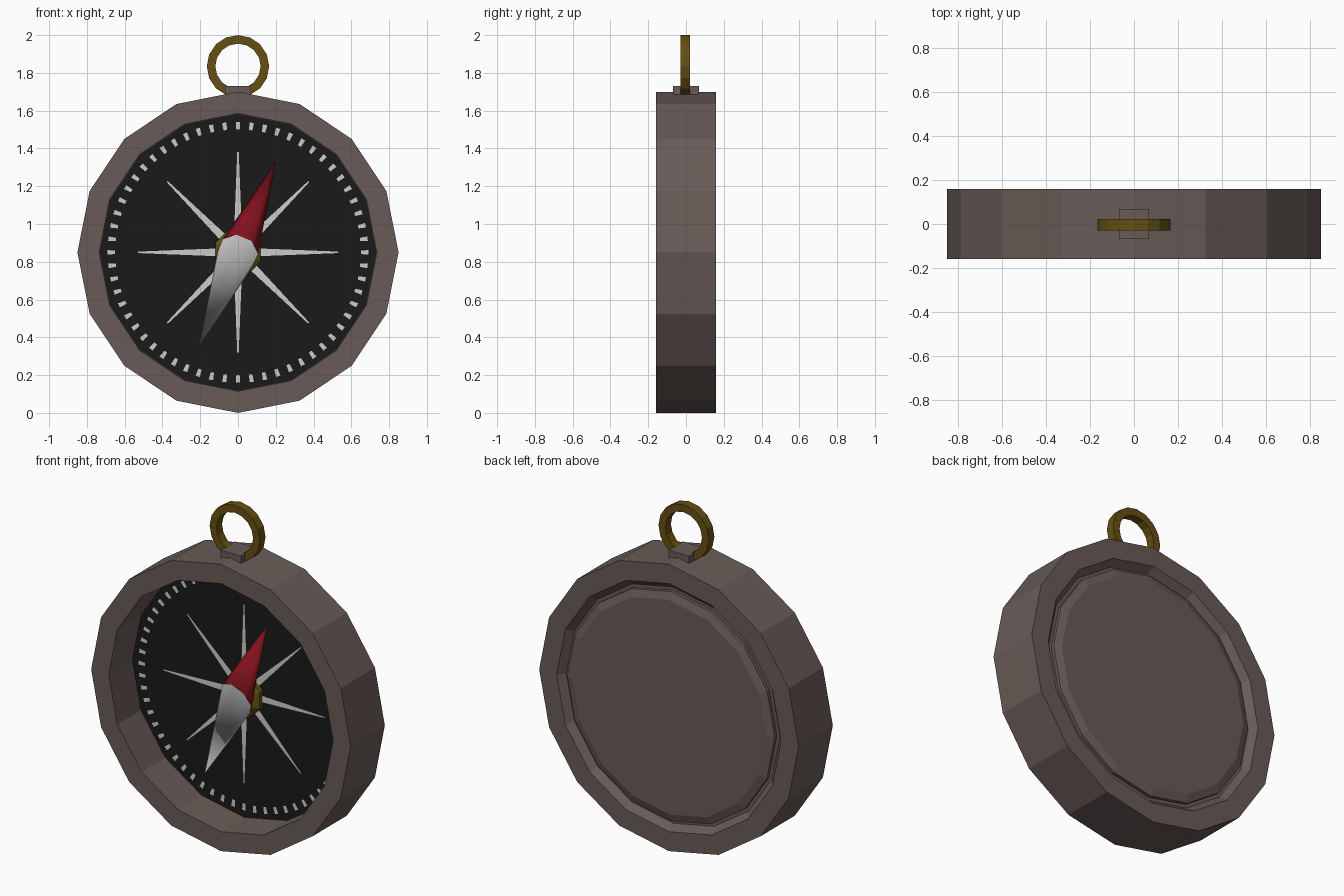
import bpy
from math import sin, cos, pi, radians

if "Cube" in bpy.data.objects:
    bpy.data.objects.remove(bpy.data.objects["Cube"])

CZ = 0.85  # height of the dial centre


def material(name, rgb):
    m = bpy.data.materials.new(name)
    m.diffuse_color = (*rgb, 1)
    m.use_nodes = True
    m.node_tree.nodes["Principled BSDF"].inputs["Base Color"].default_value = m.diffuse_color
    return m


CASE = material("brown_metal", (0.14, 0.105, 0.095))
BRASS = material("brass", (0.13, 0.08, 0.006))
BLACK = material("black", (0.01, 0.01, 0.01))
RED = material("red", (0.22, 0.006, 0.012))
PALE = material("pale", (0.6, 0.6, 0.6))


def make(name, verts, faces, mat):
    me = bpy.data.meshes.new(name)
    me.from_pydata(verts, [], faces)
    me.validate()
    ob = bpy.data.objects.new(name, me)
    bpy.context.collection.objects.link(ob)
    me.materials.append(mat)
    return ob


def lathe(name, profile, sides, mat, cz=CZ, closed=False, turn=0.0):
    """Revolve (radius, y) points about the y axis; open ends get caps."""
    n = len(profile)
    verts = [(r * cos(turn + 2 * pi * i / sides), y, cz + r * sin(turn + 2 * pi * i / sides))
             for i in range(sides) for r, y in profile]
    faces = []
    for i in range(sides):
        j = (i + 1) % sides
        for k in range(n if closed else n - 1):
            l = (k + 1) % n
            faces.append((i * n + k, i * n + l, j * n + l, j * n + k))
    if not closed:
        faces.append([i * n for i in range(sides)])
        faces.append([i * n + n - 1 for i in reversed(range(sides))])
    return make(name, verts, faces, mat)


def radial_marks(name, count, r0, r1, w0, w1, y, mat):
    """Flat tapered strips arranged around the dial."""
    verts, faces = [], []
    for i in range(count):
        a = 2 * pi * i / count
        for r, w in ((r0, -w0), (r1, -w1), (r1, w1), (r0, w0)):
            verts.append((r * cos(a) - w * sin(a), y, CZ + r * sin(a) + w * cos(a)))
        faces.append(tuple(range(4 * i, 4 * i + 4)))
    return make(name, verts, faces, mat)


# Case: front rim, deep front recess, grooved back lid
lathe("case", [(0.735, 0.062), (0.735, -0.16), (0.85, -0.16), (0.85, 0.16),
               (0.735, 0.16), (0.70, 0.12), (0.68, 0.12), (0.68, 0.14),
               (0.635, 0.155)], 16, CASE)

# Dial and its markings
lathe("dial", [(0.734, 0.06), (0.734, 0.061)], 16, BLACK)
radial_marks("tick_marks", 60, 0.65, 0.69, 0.009, 0.012, 0.056, PALE)
radial_marks("rose_spokes", 8, 0.0, 0.53, 0.025, 0.004, 0.054, PALE)

# Brass pivot under the needle
lathe("pivot", [(0.13, 0.06), (0.13, 0.03), (0.07, -0.01)], 8, BRASS, turn=radians(22.5))

# Needle: two cones sharing one slanted base ring
SIDES = 8
LEAN = radians(22.5)


def needle_point(p, u, y):
    return (p * cos(LEAN) + u * sin(LEAN), y, CZ - p * sin(LEAN) + u * cos(LEAN))


def needle_half(name, length, mat):
    ring = [needle_point(0.11 * cos(2 * pi * (i + 0.5) / SIDES),
                         0.09 * sin(2 * pi * (i + 0.5) / SIDES),
                         -0.015 - 0.04 * sin(2 * pi * (i + 0.5) / SIDES)) for i in range(SIDES)]
    tip = needle_point(0, length, -0.015)
    faces = []
    for i in range(SIDES):
        j = (i + 1) % SIDES
        faces.append((i, SIDES, j) if length > 0 else (j, SIDES, i))
    ob = make(name, ring + [tip], faces, mat)
    ob.data.polygons.foreach_set("use_smooth", [True] * SIDES)
    return ob


needle_half("needle_north", 0.52, RED)
needle_half("needle_south", -0.545, PALE)

# Tab on top of the case
bpy.ops.mesh.primitive_cube_add(size=1, location=(0, 0, 1.705))
tab = bpy.context.object
tab.name = "ring_tab"
tab.scale = (0.135, 0.135, 0.05)
tab.data.materials.append(CASE)

# Hanging ring with a rectangular section
lathe("hanging_ring", [(0.12, -0.03), (0.165, -0.03), (0.165, 0.022), (0.12, 0.022)],
      16, BRASS, cz=1.835, closed=True)
